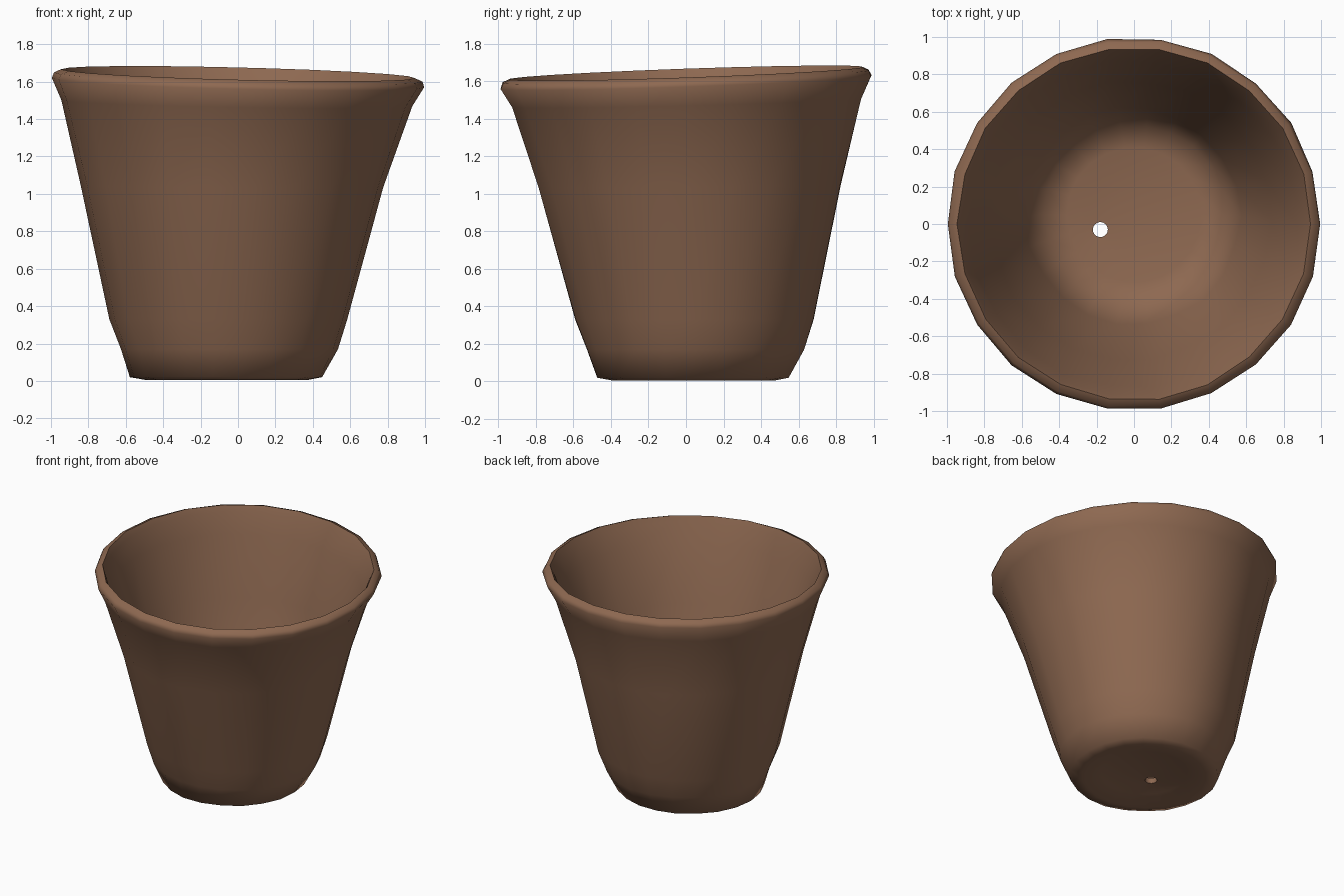
import bpy, bmesh, math, random

random.seed(4)
SIDES = 22

# Clay colour
clay = bpy.data.materials.new("brown_clay")
clay.diffuse_color = (0.27, 0.14, 0.082, 1)

# Pot cross-section: centre x, centre y, radius, height, tilt share, wobble
rings = [
    (-0.18, -0.03, 0.042, 0.05, 0, 0),         # drain hole, underside
    (-0.06, 0.04, 0.30, 0.035, 0, 0),
    (-0.06, 0.04, 0.43, 0.004, 0, 0.004),      # foot
    (-0.06, 0.04, 0.515, 0.02, 0, 0.006),
    (-0.045, 0.045, 0.585, 0.17, 0, 0.010),    # outer wall
    (-0.05, 0.045, 0.64, 0.33, 0, 0.006),
    (-0.03, 0.02, 0.81, 1.04, 0.3, 0.006),
    (-0.01, 0.00, 0.94, 1.485, 0.7, 0.006),
    (0.00, 0.00, 0.998, 1.595, 1, 0.004),      # rim
    (0.00, 0.00, 0.985, 1.625, 1, 0.004),
    (0.00, 0.00, 0.945, 1.643, 1, 0.004),
    (0.00, 0.00, 0.925, 1.60, 1, 0.006),
    (-0.01, 0.00, 0.88, 1.46, 0.7, 0.012),     # inner wall
    (-0.02, 0.02, 0.75, 1.04, 0.3, 0.015),
    (-0.01, 0.04, 0.58, 0.33, 0, 0.015),
    (0.00, 0.05, 0.48, 0.13, 0, 0.01),         # inner floor
    (0.00, 0.05, 0.36, 0.10, 0, 0),
    (-0.18, -0.03, 0.04, 0.09, 0, 0),          # drain hole, inside
]

bm = bmesh.new()
loops = []
for cx, cy, r, z, tilt, wob in rings:
    loop = []
    for i in range(SIDES):
        a = 2 * math.pi * i / SIDES
        rr = r + random.uniform(-wob, wob * 0.6)
        x, y = cx + rr * math.cos(a), cy + rr * math.sin(a)
        loop.append(bm.verts.new((x, y, z + tilt * (0.035 * y - 0.025 * x))))
    loops.append(loop)

# Join the rings in a closed loop so the drain hole goes right through
for k, low in enumerate(loops):
    high = loops[(k + 1) % len(loops)]
    for i in range(SIDES):
        j = (i + 1) % SIDES
        bm.faces.new((low[i], low[j], high[j], high[i]))

bmesh.ops.recalc_face_normals(bm, faces=bm.faces)
mesh = bpy.data.meshes.new("clay_pot")
bm.to_mesh(mesh)
bm.free()
mesh.materials.append(clay)
pot = bpy.data.objects.new("clay_pot", mesh)
bpy.context.collection.objects.link(pot)

# Smooth shading
bpy.context.view_layer.objects.active = pot
pot.select_set(True)
bpy.ops.object.shade_smooth_by_angle(angle=math.radians(70))
